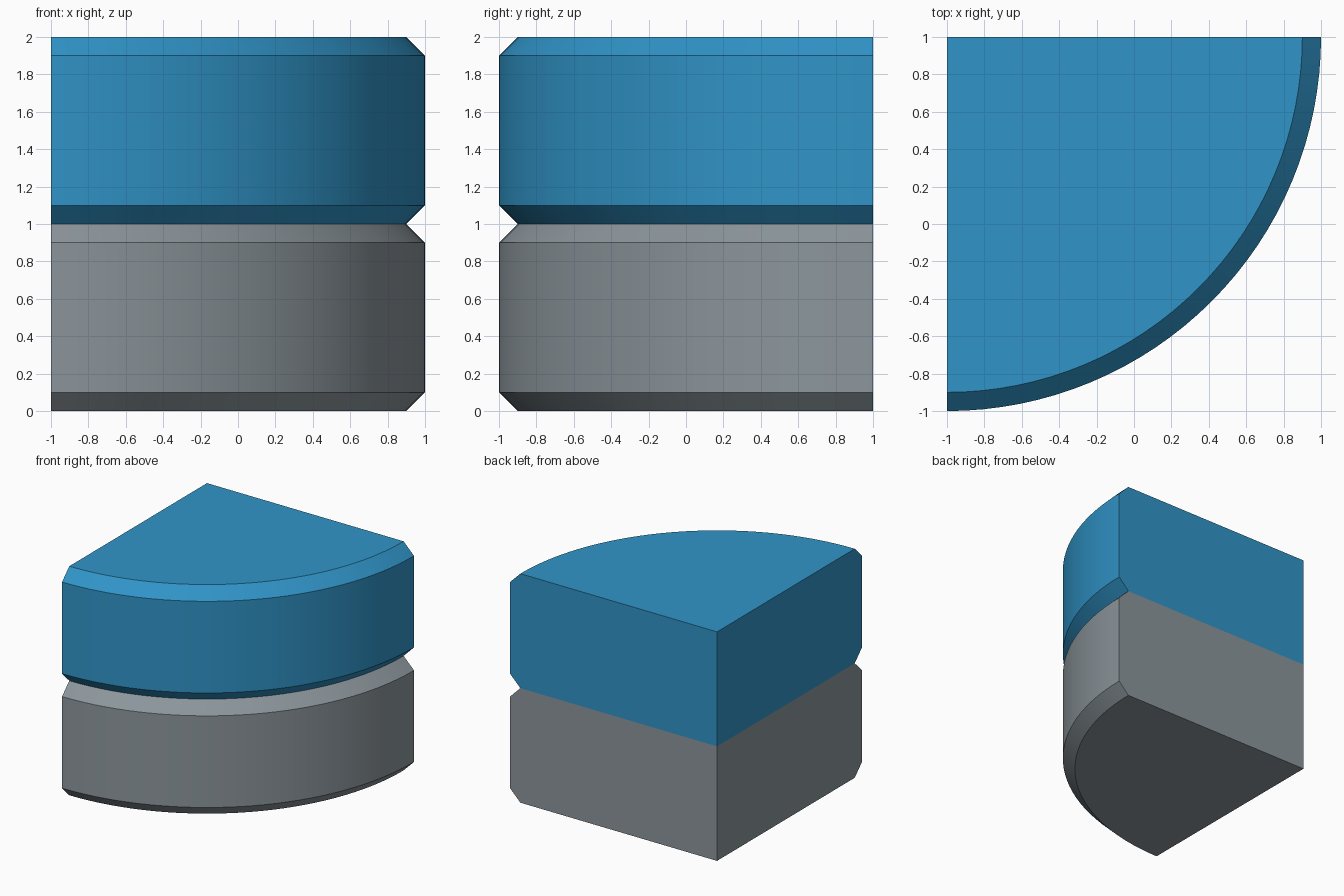
import bpy, bmesh, math

if "Cube" in bpy.data.objects:
    bpy.data.objects.remove(bpy.data.objects["Cube"])

SEGMENTS = 32
CORNER = (-1.0, 1.0)      # centre of the arc
RADIUS, HEIGHT, CHAMFER = 2.0, 1.0, 0.1


def srgb(r, g, b):
    def lin(c):
        c /= 255
        return c / 12.92 if c <= 0.04045 else ((c + 0.055) / 1.055) ** 2.4
    return (lin(r), lin(g), lin(b), 1)


def material(name, color):
    mat = bpy.data.materials.new(name)
    mat.diffuse_color = color
    mat.use_nodes = True
    mat.node_tree.nodes["Principled BSDF"].inputs["Base Color"].default_value = mat.diffuse_color
    return mat


def quarter_block(name, z0, mat):
    """Quarter cylinder with chamfered curved rims and flat straight sides."""
    bm = bmesh.new()
    cx, cy = CORNER
    profile = [(RADIUS - CHAMFER, 0), (RADIUS, CHAMFER),
               (RADIUS, HEIGHT - CHAMFER), (RADIUS - CHAMFER, HEIGHT)]
    rings = []
    for r, z in profile:
        ring = []
        for i in range(SEGMENTS + 1):
            a = math.pi / 2 * (i / SEGMENTS - 1)
            ring.append(bm.verts.new((cx + r * math.cos(a), cy + r * math.sin(a), z0 + z)))
        rings.append(ring)
    bottom = bm.verts.new((cx, cy, z0))
    top = bm.verts.new((cx, cy, z0 + HEIGHT))
    # curved wall and chamfers
    for low, high in zip(rings, rings[1:]):
        for i in range(SEGMENTS):
            bm.faces.new((low[i], low[i + 1], high[i + 1], high[i]))
    # top, bottom and the two straight sides
    bm.faces.new([top] + rings[-1])
    bm.faces.new([bottom] + rings[0][::-1])
    bm.faces.new([bottom] + [ring[0] for ring in rings] + [top])
    bm.faces.new([top] + [ring[-1] for ring in rings[::-1]] + [bottom])
    bmesh.ops.recalc_face_normals(bm, faces=bm.faces[:])
    mesh = bpy.data.meshes.new(name)
    bm.to_mesh(mesh)
    bm.free()
    mesh.materials.append(mat)
    obj = bpy.data.objects.new(name, mesh)
    bpy.context.collection.objects.link(obj)
    bpy.ops.object.select_all(action='DESELECT')
    obj.select_set(True)
    bpy.context.view_layer.objects.active = obj
    bpy.ops.object.shade_smooth_by_angle(angle=math.radians(30))
    return obj


quarter_block("lower_block", 0, material("grey", srgb(140, 150, 156)))
quarter_block("upper_block", HEIGHT, material("blue", srgb(48, 148, 200)))
